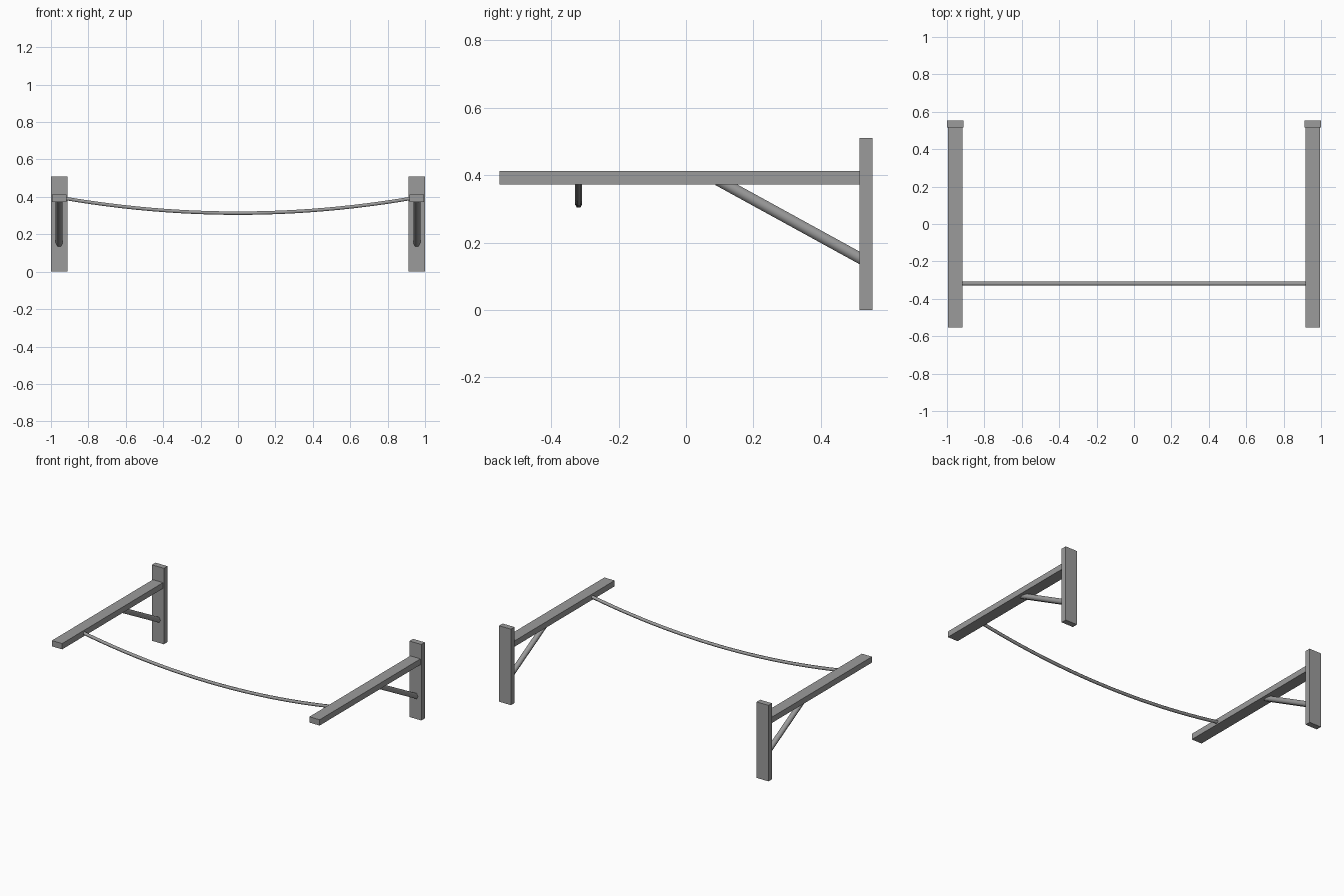
import bpy, math
from mathutils import Vector

if "Cube" in bpy.data.objects:
    bpy.data.objects.remove(bpy.data.objects["Cube"])

# dark grey paint
paint = bpy.data.materials.new("dark_grey")
paint.diffuse_color = (0.33, 0.33, 0.33, 1)
paint.use_nodes = True
paint.node_tree.nodes["Principled BSDF"].inputs["Base Color"].default_value = paint.diffuse_color


def box(name, lo, hi):
    lo, hi = Vector(lo), Vector(hi)
    bpy.ops.mesh.primitive_cube_add(size=1, location=(lo + hi) / 2)
    ob = bpy.context.object
    ob.name = name
    ob.scale = hi - lo
    bpy.ops.object.transform_apply(location=False, rotation=False, scale=True)
    ob.data.materials.append(paint)
    return ob


def tube(name, points, radius):
    # six-sided tube swept along a path, turned into a mesh
    cu = bpy.data.curves.new(name, 'CURVE')
    cu.dimensions = '3D'
    cu.twist_mode = 'Z_UP'
    cu.bevel_depth = radius
    cu.bevel_resolution = 1
    cu.use_fill_caps = True
    cu.materials.append(paint)
    sp = cu.splines.new('POLY')
    sp.points.add(len(points) - 1)
    for p, co in zip(sp.points, points):
        p.co = (*co, 1)
    ob = bpy.data.objects.new(name, cu)
    bpy.context.collection.objects.link(ob)
    bpy.ops.object.select_all(action='DESELECT')
    ob.select_set(True)
    bpy.context.view_layer.objects.active = ob
    bpy.ops.object.convert(target='MESH')
    bpy.ops.object.shade_smooth_by_angle(angle=math.radians(65))
    return bpy.context.object


# Two wall brackets
for side, s in (("left", -1), ("right", 1)):
    cx = 0.956 * s
    box(side + "_wall_plate", (cx - 0.044, 0.516, 0), (cx + 0.044, 0.554, 0.51))
    box(side + "_arm", (cx - 0.038, -0.554, 0.373), (cx + 0.038, 0.517, 0.412))

    # diagonal brace, ends buried in the arm and the plate
    a, b = Vector((cx, 0.117, 0.373)), Vector((cx, 0.516, 0.154))
    d = (b - a).normalized()
    tube(side + "_brace", [a - d * 0.025, b + d * 0.022], 0.019)

# Sagging line between the arms
N, X = 24, 0.935
pts = []
for i in range(N + 1):
    x = -X + 2 * X * i / N
    pts.append((x, -0.319, 0.313 + 0.078 * (x / 0.92) ** 2))
tube("hanging_line", pts, 0.0105)
